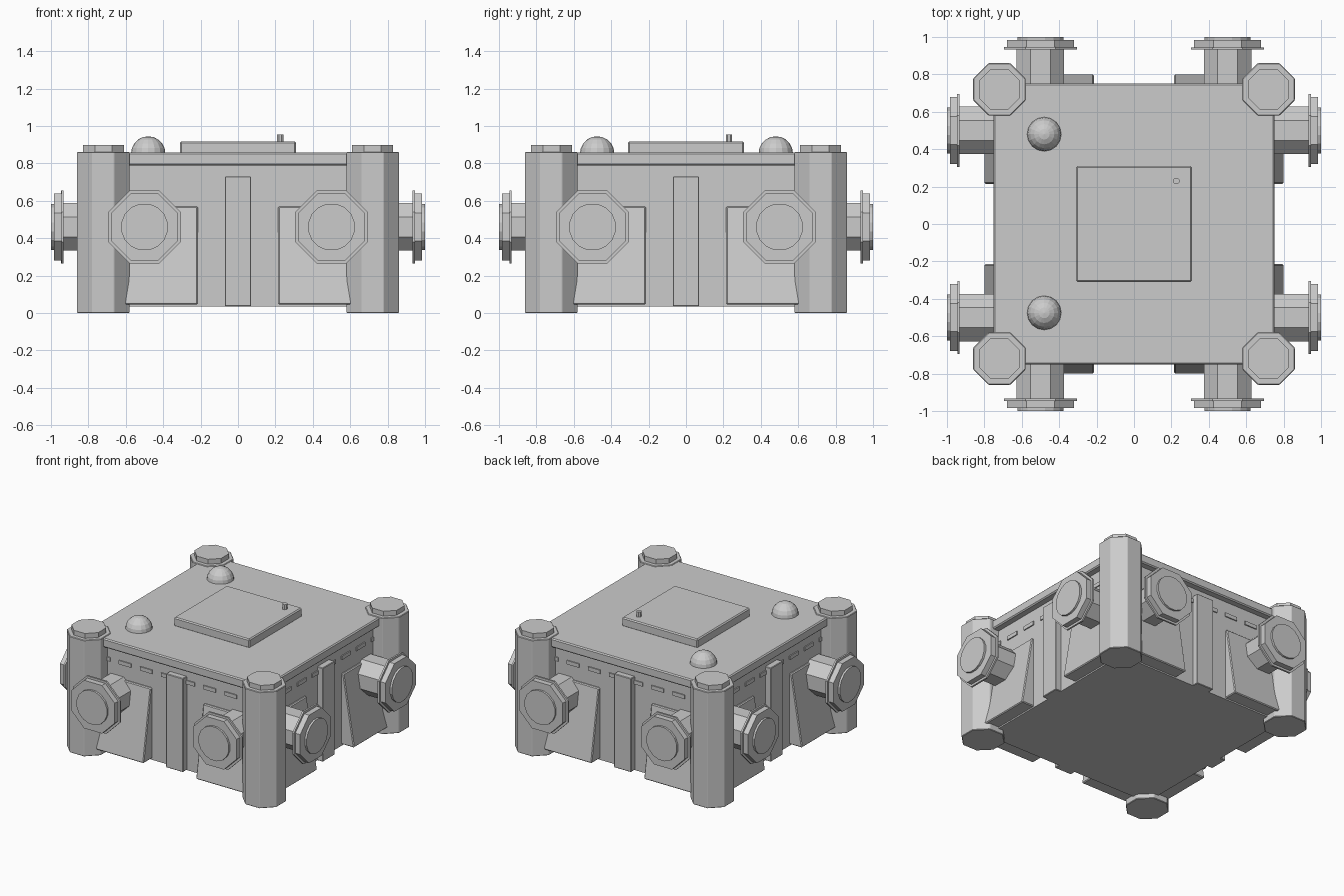
import bpy, bmesh
from math import pi, cos
from mathutils import Matrix, Vector

if "Cube" in bpy.data.objects:
    bpy.data.objects.remove(bpy.data.objects["Cube"])


def finish(name, bm, bevel=0.0):
    bmesh.ops.recalc_face_normals(bm, faces=bm.faces)
    me = bpy.data.meshes.new(name)
    bm.to_mesh(me)
    bm.free()
    ob = bpy.data.objects.new(name, me)
    bpy.context.collection.objects.link(ob)
    if bevel:
        m = ob.modifiers.new("bevel", "BEVEL")
        m.width, m.segments = bevel, 1
    return ob


def box(name, lo, hi, bevel=0.0, turn=Matrix()):
    lo, hi = Vector(lo), Vector(hi)
    bm = bmesh.new()
    bmesh.ops.create_cube(bm, size=1)
    bm.transform(turn @ Matrix.Translation((lo + hi) / 2) @ Matrix.Diagonal((*(hi - lo), 1)))
    return finish(name, bm, bevel)


def prism(name, apothem, z0, z1, place=Matrix(), sides=8, bevel=0.0):
    # upright prism with flat sides facing the axes
    bm = bmesh.new()
    r = apothem / cos(pi / sides)
    bmesh.ops.create_cone(bm, cap_ends=True, segments=sides, radius1=r, radius2=r, depth=z1 - z0)
    bm.transform(place @ Matrix.Translation((0, 0, (z0 + z1) / 2)) @ Matrix.Rotation(pi / sides, 4, 'Z'))
    return finish(name, bm, bevel)


def slanted_panel(name, x0, x1, turn):
    # wedge plate leaning out towards the ground
    bm = bmesh.new()
    side = [(-0.68, 0.045), (-0.80, 0.045), (-0.80, 0.055), (-0.715, 0.57), (-0.68, 0.57)]
    face = bm.faces.new([bm.verts.new((x0, y, z)) for y, z in side])
    ext = bmesh.ops.extrude_face_region(bm, geom=[face])
    bmesh.ops.translate(bm, vec=(x1 - x0, 0, 0),
                        verts=[v for v in ext["geom"] if isinstance(v, bmesh.types.BMVert)])
    bm.transform(turn)
    return finish(name, bm, 0.006)


# main block and overhanging roof
box("body", (-0.70, -0.70, 0.035), (0.70, 0.70, 0.80))
box("roof", (-0.75, -0.75, 0.79), (0.75, 0.75, 0.857), 0.008)

# roof hatch with its knob
box("hatch", (-0.31, -0.31, 0.85), (0.31, 0.31, 0.918), 0.008)
prism("hatch_knob", 0.017, 0.91, 0.955, Matrix.Translation((0.225, 0.23, 0)))

# two roof domes
for y in (-0.475, 0.48):
    bm = bmesh.new()
    bmesh.ops.create_uvsphere(bm, u_segments=16, v_segments=10, radius=0.092)
    bm.transform(Matrix.Translation((-0.48, y, 0.853)))
    finish("roof_dome", bm)

# the same wall and corner on all four sides
for k in range(4):
    turn = Matrix.Rotation(k * pi / 2, 4, 'Z')

    # corner column and cap
    corner = turn @ Matrix.Translation((0.72, -0.72, 0))
    prism("corner_column", 0.14, 0, 0.862, corner, bevel=0.004)
    prism("column_cap", 0.11, 0.85, 0.898, corner)

    # central rib
    box("wall_rib", (-0.07, -0.745, 0.035), (0.07, -0.69, 0.73), 0.004, turn)

    for s in (-1, 1):
        slanted_panel("lower_panel", *sorted((s * 0.215, s * 0.68)), turn)

        # row of vent slots under the roof
        for i in range(4):
            x = s * (0.087 + 0.173 * i)
            box("vent", (x - 0.05, -0.708, 0.675), (x + 0.05, -0.69, 0.703), 0, turn)

        # pipe port: local z points out of the wall
        port = turn @ Matrix.Translation((s * 0.50, 0, 0.46)) @ Matrix.Rotation(pi / 2, 4, 'X')
        prism("port_pipe", 0.127, 0.66, 0.94, port)
        prism("port_flange", 0.194, 0.932, 0.945, port)
        prism("port_collar", 0.178, 0.94, 0.985, port)
        prism("port_cover", 0.124, 0.98, 1.0, port, sides=16)
